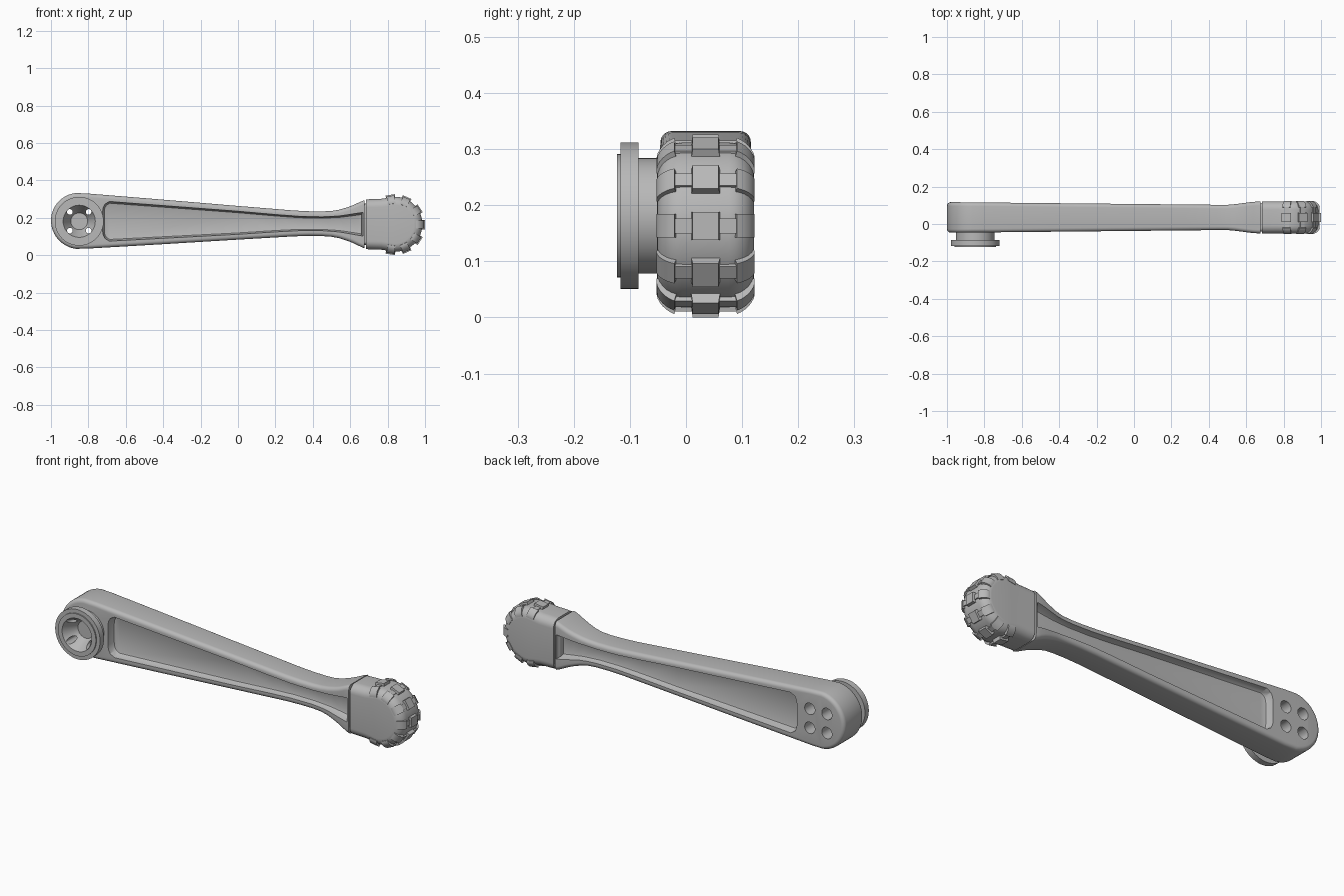
import bpy, bmesh, math
from mathutils import Vector

if "Cube" in bpy.data.objects:
    bpy.data.objects.remove(bpy.data.objects["Cube"])

grey = bpy.data.materials.new("grey_metal")
grey.use_nodes = True
grey.diffuse_color = (0.48, 0.48, 0.48, 1)
grey.node_tree.nodes["Principled BSDF"].inputs["Base Color"].default_value = grey.diffuse_color

MID_Y = 0.035


def finish(name, bm, angle=30):
    bmesh.ops.recalc_face_normals(bm, faces=bm.faces)
    mesh = bpy.data.meshes.new(name)
    bm.to_mesh(mesh)
    bm.free()
    mesh.materials.append(grey)
    obj = bpy.data.objects.new(name, mesh)
    bpy.context.collection.objects.link(obj)
    smooth(obj, angle)
    return obj


def smooth(obj, angle=30):
    bpy.ops.object.select_all(action='DESELECT')
    obj.select_set(True)
    bpy.context.view_layer.objects.active = obj
    bpy.ops.object.shade_smooth_by_angle(angle=math.radians(angle))


def cut(obj, cutter):
    cutter.hide_render = True
    mod = obj.modifiers.new("cut", 'BOOLEAN')
    mod.operation = 'DIFFERENCE'
    mod.solver = 'EXACT'
    mod.object = cutter
    bpy.context.view_layer.objects.active = obj
    bpy.ops.object.modifier_apply(modifier=mod.name)


def inset_loop(loop, amount, flat_x):
    """Shrink a clockwise outline; points on flat_x only move vertically."""
    result = []
    for i, p in enumerate(loop):
        a = (p - loop[i - 1]).normalized()
        b = (loop[(i + 1) % len(loop)] - p).normalized()
        n1, n2 = Vector((-a.y, a.x)), Vector((-b.y, b.x))
        move = (n1 + n2) / max(1 + n1.dot(n2), 0.3) * amount
        if flat_x is not None and abs(p.x - flat_x) < 1e-4:
            move.x = 0
        result.append(p - move)
    return result


def slab(name, half, centre, layers, flat_x=None):
    """Outline of (x, half height) about a centre line, stacked along y."""
    loop = [Vector((x, centre(x) + h)) for x, h in half]
    loop += [Vector((x, centre(x) - h)) for x, h in reversed(half)]
    n = len(loop)
    bm = bmesh.new()
    rings = []
    for amount, depth in layers:
        pts = inset_loop(loop, amount, flat_x)
        rings.append([bm.verts.new((p.x, depth(p.x), p.y)) for p in pts])
    for r, s in zip(rings, rings[1:]):
        for i in range(n):
            j = (i + 1) % n
            bm.faces.new((r[i], r[j], s[j], s[i]))
    for r in (rings[0], rings[-1]):
        for i in range(n // 2 - 1):
            bm.faces.new((r[i], r[i + 1], r[n - 2 - i], r[n - 1 - i]))
    return finish(name, bm)


def rounded_layers(radius, width, steps=5):
    """Layers of a slab whose front and back edges are rounded."""
    quarter = [k / steps * math.pi / 2 for k in range(steps + 1)]
    layers = []
    for side, angles in ((-1, reversed(quarter)), (1, quarter)):
        for a in angles:
            layers.append((radius * (1 - math.cos(a)),
                           lambda x, s=side, a=a: MID_Y + s * (width(x) - radius + radius * math.sin(a))))
    return layers


def lathe(name, profile, x, z, segments=48):
    """Turn a closed (radius, y) profile about an axis along y."""
    bm = bmesh.new()
    rings = []
    for r, y in profile:
        if r == 0:
            rings.append([bm.verts.new((x, y, z))] * segments)
        else:
            rings.append([bm.verts.new((x + r * math.cos(2 * math.pi * k / segments), y,
                                        z + r * math.sin(2 * math.pi * k / segments)))
                          for k in range(segments)])
    for a, b in zip(rings, rings[1:]):
        for k in range(segments):
            j = (k + 1) % segments
            corners = list(dict.fromkeys((a[k], a[j], b[j], b[k])))
            if len(corners) > 2:
                bm.faces.new(corners)
    return finish(name, bm)


# Lever arm: round at one end, waisted and flared at the other
def arm_centre(x):
    return 0.173 - 0.0115 * x


def arm_width(x):
    taper = 0.082 - 0.015 * (x + 1) / 1.5
    t = min(max((x - 0.48) / 0.2, 0), 1)
    return taper + 0.02 * t * t * (3 - 2 * t)


arm_half = [(-0.85 + 0.15 * math.cos(math.radians(a)), 0.15 * math.sin(math.radians(a)))
            for a in range(176, 88, -8)]
arm_half += [(-0.8, 0.147), (-0.4, 0.119), (0, 0.09), (0.2, 0.076), (0.3, 0.069), (0.38, 0.066),
             (0.45, 0.066), (0.5, 0.069), (0.54, 0.076), (0.58, 0.088), (0.61, 0.099),
             (0.64, 0.113), (0.66, 0.122), (0.677, 0.129)]
arm = slab("lever_arm", arm_half, arm_centre, rounded_layers(0.02, arm_width), 0.677)

# Deep pockets on both faces, with a flat web and a fillet round its edge
pocket_half = [(-0.724, 0.05), (-0.721, 0.073), (-0.711, 0.092), (-0.688, 0.106), (0, 0.063),
               (0.2, 0.048), (0.33, 0.040), (0.45, 0.039), (0.54, 0.044), (0.6, 0.052),
               (0.64, 0.058), (0.668, 0.062)]
cutters = []
for side in (-1, 1):
    cutter = slab("pocket_cutter", pocket_half, arm_centre,
                  [(inset, lambda x, s=side, d=depth: MID_Y + s * d)
                   for inset, depth in ((0.014, 0.038), (0.009, 0.040), (0.006, 0.045), (-0.008, 0.122))])
    cut(arm, cutter)
    cutters.append(cutter)

# Flanged boss with a conical cup
BOSS_X, BOSS_Z = -0.849, 0.181
boss = lathe("flanged_boss", [(0, -0.05), (0.045, -0.05), (0.086, -0.123), (0.11, -0.123),
                              (0.11, -0.117), (0.1305, -0.117), (0.1305, -0.085), (0.103, -0.085),
                              (0.103, -0.03), (0, -0.03)], BOSS_X, BOSS_Z)

# Four stepped holes through the boss and the arm
for dx in (-0.05, 0.05):
    for dz in (-0.05, 0.05):
        cutter = lathe("hole_cutter", [(0, -0.2), (0.015, -0.2), (0.015, 0.02), (0.03, 0.02),
                                       (0.03, 0.2), (0, 0.2)], BOSS_X + dx, BOSS_Z + dz, 24)
        cut(arm, cutter)
        cut(boss, cutter)
        cutters.append(cutter)
for cutter in cutters:
    bpy.data.objects.remove(cutter)
smooth(arm)
smooth(boss)

# Rounded head with a thin collar in the seam
HEAD_X, HEAD_Z, HEAD_R, HEAD_W, EDGE = 0.839, 0.163, 0.147, 0.0865, 0.045
head_half = [(0.685, 0.133), (0.72, 0.135), (0.765, 0.136), (0.8, 0.141)]
head_half += [(HEAD_X + HEAD_R * math.cos(math.radians(a)), HEAD_R * math.sin(math.radians(a)))
              for a in range(96, 0, -6)]
slab("head", head_half, lambda x: HEAD_Z + 0.002, rounded_layers(EDGE, lambda x: HEAD_W, 7), 0.685)
slab("seam_collar", [(0.66, 0.11), (0.70, 0.11)], lambda x: HEAD_Z + 0.002,
     rounded_layers(0.02, lambda x: 0.076))


# Treads around the head
def prism(bm, section, half_width, angle):
    """Extrude a (y, radius) section sideways at an angle round the head."""
    c, s = math.cos(angle), math.sin(angle)
    ends = []
    for t in (-half_width, half_width):
        ends.append([bm.verts.new((HEAD_X + r * c - t * s, y, HEAD_Z + r * s + t * c))
                     for y, r in section])
    bm.faces.new(ends[0])
    bm.faces.new(ends[1][::-1])
    for i in range(len(section)):
        bm.faces.new((ends[0][i - 1], ends[0][i], ends[1][i], ends[1][i - 1]))


def lug_section(side):
    """Curved shoulder lug that thins out towards the side face."""
    centre_y, centre_r = HEAD_W - EDGE, HEAD_R - EDGE
    points = [(0.057 - 0.0001 * a, a) for a in range(15, 79, 9)]
    points += [(0.035, a) for a in range(78, 14, -9)]
    return [(MID_Y + side * min(centre_y + q * math.sin(math.radians(a)), HEAD_W + 0.001),
             centre_r + q * math.cos(math.radians(a))) for q, a in points]


bm = bmesh.new()
for k in range(-3, 4):
    turn = math.radians(33 * k)
    prism(bm, [(0.008, 0.135), (0.012, 0.161), (0.058, 0.161), (0.062, 0.135)], 0.025, turn)
    for side in (-1, 1):
        prism(bm, lug_section(side), 0.021, turn)
        prism(bm, [(MID_Y + side * y, r) for y, r in
                   ((0.02, 0.135), (0.02, 0.152), (0.058, 0.152), (0.058, 0.135))], 0.013, turn)
finish("head_treads", bm, 25)
